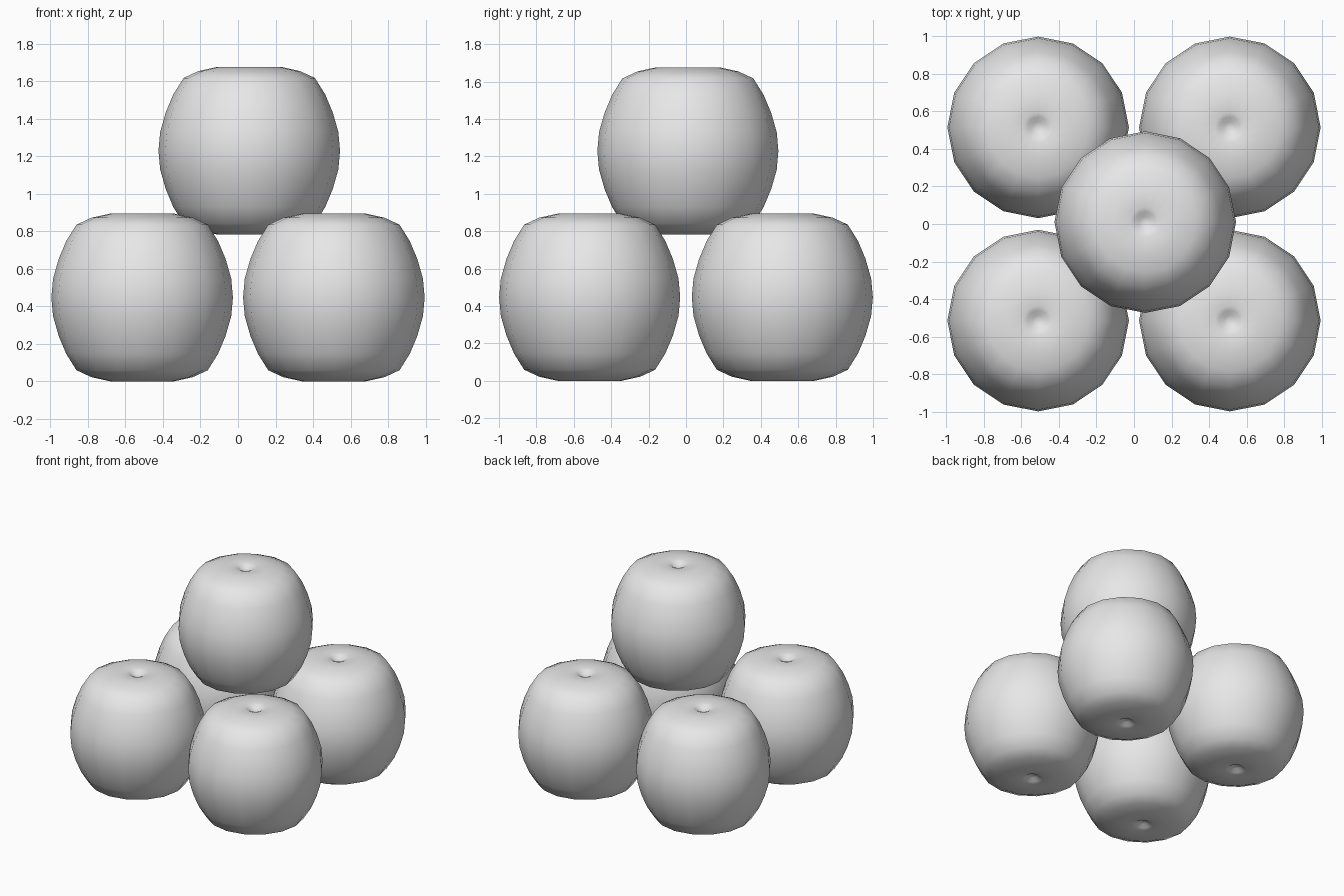
import bpy
import bmesh
import math
from mathutils import Matrix, Vector

cube = bpy.data.objects.get("Cube")
if cube:
    bpy.data.objects.remove(cube, do_unlink=True)

grey = bpy.data.materials.new("plain grey")
grey.use_nodes = True
colour = (0.8, 0.8, 0.8, 1)
grey.diffuse_color = colour
grey.node_tree.nodes["Principled BSDF"].inputs["Base Color"].default_value = colour

SIDES = 16
HALF_HEIGHT = 0.447

# Upper half of the barrel outline, from the dimple to the widest ring
upper = [(0, 0.415), (0.03, 0.42), (0.055, 0.438), (0.08, 0.446), (0.17, 0.447),
         (0.27, 0.425), (0.35, 0.388), (0.405, 0.3), (0.445, 0.205), (0.475, 0.1)]
profile = upper + [(0.484, 0)] + [(r, -z) for r, z in reversed(upper)]


def barrel_mesh():
    bm = bmesh.new()
    verts = [bm.verts.new((r, 0, z)) for r, z in profile]
    edges = [bm.edges.new(pair) for pair in zip(verts, verts[1:])]
    bmesh.ops.spin(bm, geom=verts + edges, cent=(0, 0, 0), axis=(0, 0, 1),
                   angle=math.tau, steps=SIDES)
    bmesh.ops.remove_doubles(bm, verts=bm.verts, dist=0.0005)
    bmesh.ops.recalc_face_normals(bm, faces=bm.faces)
    for face in bm.faces:
        face.smooth = True
    mesh = bpy.data.meshes.new("rounded_barrel")
    bm.to_mesh(mesh)
    bm.free()
    mesh.materials.append(grey)
    return mesh


mesh = barrel_mesh()


def place(name, x, y, z):
    obj = bpy.data.objects.new(name, mesh)
    obj.location = (x, y, z)
    bpy.context.collection.objects.link(obj)


# Four barrels in a square, one stacked on top slightly off centre
for side, x in (("left", 0.511), ("right", -0.511)):
    for end, y in (("front", -0.515), ("back", 0.515)):
        place(f"{end}_{side}_barrel", x, y, HALF_HEIGHT)
place("top_barrel", 0.06, 0.01, HALF_HEIGHT + 0.782)
